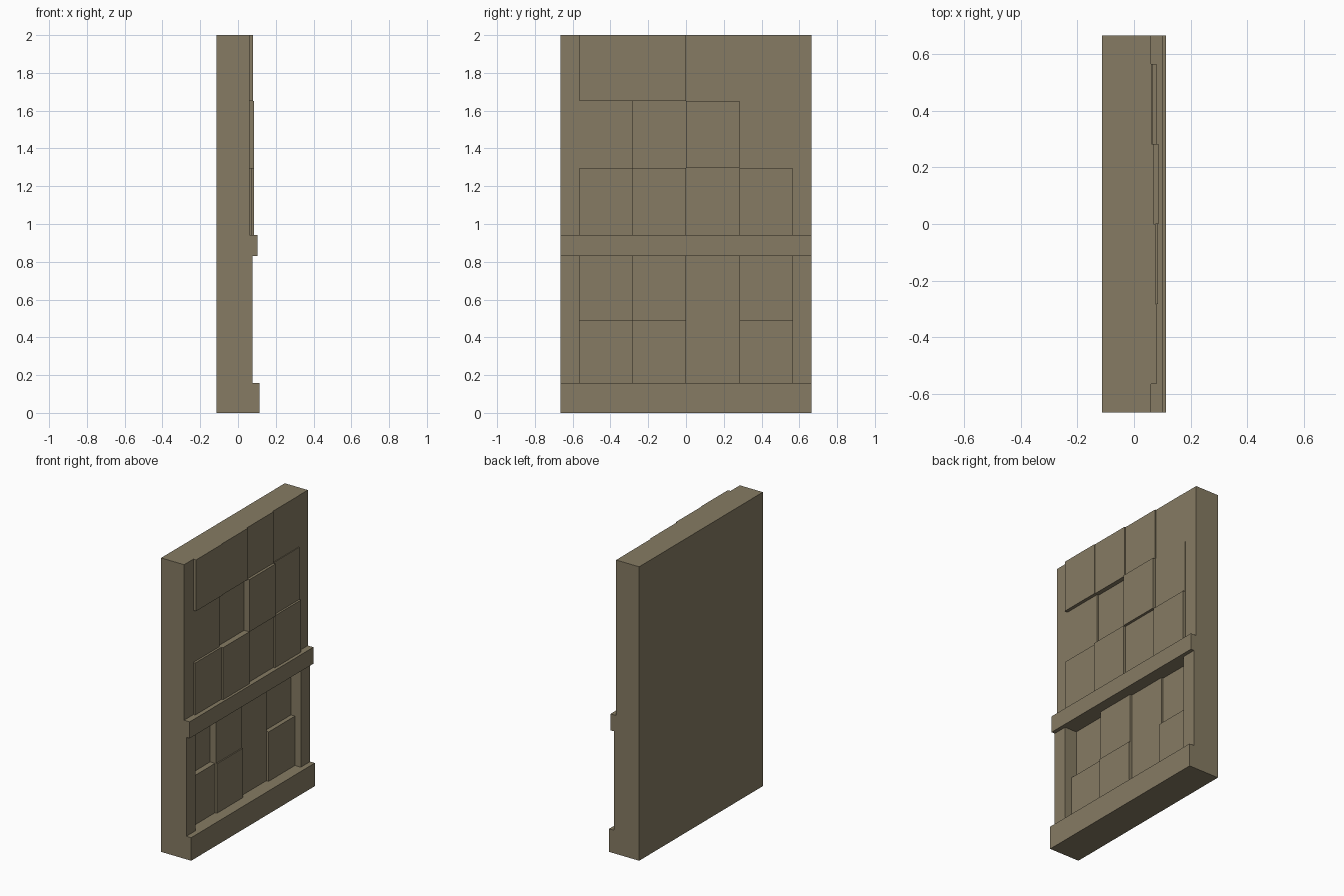
import bpy, bmesh

if "Cube" in bpy.data.objects:
    bpy.data.objects.remove(bpy.data.objects["Cube"])

stone = bpy.data.materials.new("tan_stone")
stone.diffuse_color = (0.238, 0.198, 0.125, 1)
stone.use_nodes = True
stone.node_tree.nodes["Principled BSDF"].inputs["Base Color"].default_value = stone.diffuse_color

BACK, CORE = -0.113, -0.03      # rear face and front of the core slab
W, P = 0.665, 0.565             # half width of wall, half width of tiled panel


def box(name, x0, x1, y0, y1, z0, z1):
    bm = bmesh.new()
    bmesh.ops.create_cube(bm, size=1)
    for v in bm.verts:
        v.co.x = x1 if v.co.x > 0 else x0
        v.co.y = y1 if v.co.y > 0 else y0
        v.co.z = z1 if v.co.z > 0 else z0
    me = bpy.data.meshes.new(name)
    bm.to_mesh(me)
    bm.free()
    me.materials.append(stone)
    ob = bpy.data.objects.new(name, me)
    bpy.context.collection.objects.link(ob)
    return ob


# Core slab, base course and middle rail
box("wall_core", BACK, CORE, -W, W, 0, 2)
box("base_course", CORE, 0.113, -W, W, 0, 0.157)
box("middle_rail", CORE, 0.102, -W, W, 0.83, 0.942)

# Plain strips on both sides of the tiled panels
for side, y0, y1 in (("left", -W, -P), ("right", P, W)):
    box("lower_strip_" + side, CORE, 0.077, y0, y1, 0.157, 0.83)
    box("upper_strip_" + side, CORE, 0.06, y0, y1, 0.942, 2)

# Uneven stone tiles: (bottom, top, face depth of the four columns)
rows = [
    (0.157, 0.493, (0.025, 0.039, 0.016, 0.033)),
    (0.493, 0.83, (-0.012, 0.031, 0.016, 0.003)),
    (0.942, 1.296, (0.073, 0.085, 0.069, 0.080)),
    (1.296, 1.651, (0.058, 0.046, 0.086, 0.066)),
    (1.651, 2.0, (0.080, 0.076, 0.068, 0.061)),
]
step = P / 2
for r, (z0, z1, depths) in enumerate(rows):
    for c, d in enumerate(depths):
        y = -P + c * step
        box(f"stone_tile_{r}_{c}", CORE, d, y, y + step, z0, z1)
